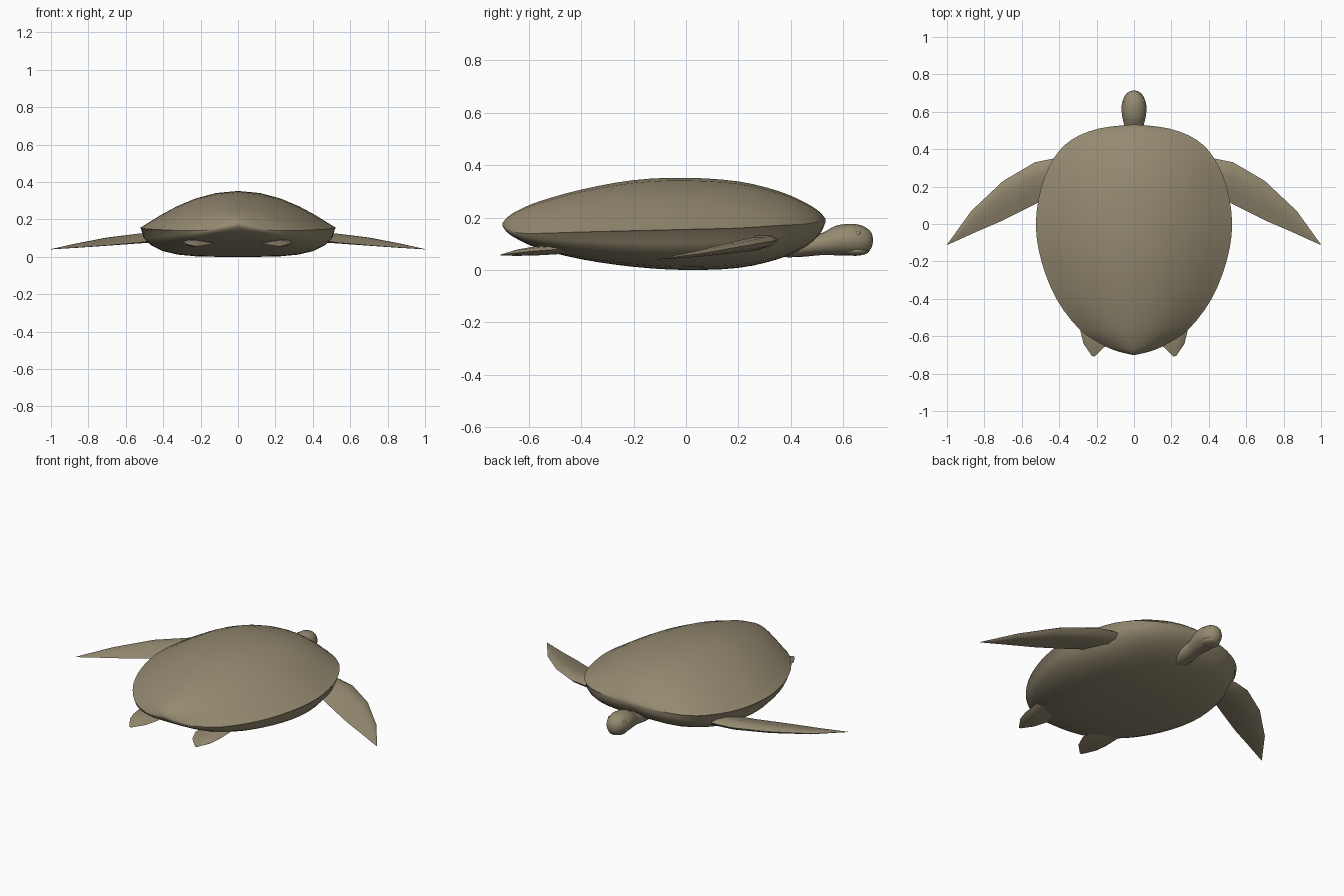
import bpy, bmesh, math
from mathutils import Vector

cube = bpy.data.objects.get("Cube")
if cube:
    bpy.data.objects.remove(cube)

skin = bpy.data.materials.new("olive_brown")
skin.use_nodes = True
skin.diffuse_color = (0.30, 0.255, 0.165, 1)
skin.node_tree.nodes["Principled BSDF"].inputs["Base Color"].default_value = skin.diffuse_color


def smooth_rows(rows, steps):
    """Catmull-Rom interpolation between rows of numbers."""
    out = []
    for i in range(len(rows) - 1):
        a, b, c, d = (rows[min(max(i + k, 0), len(rows) - 1)] for k in (-1, 0, 1, 2))
        for s in range(steps):
            t = s / steps
            out.append([0.5 * (2 * q + (r - p) * t + (2 * p - 5 * q + 4 * r - w) * t * t
                               + (3 * q - p - 3 * r + w) * t ** 3)
                        for p, q, r, w in zip(a, b, c, d)])
    return out + [list(rows[-1])]


def finish(bm, name, mirror=False, angle=50):
    bmesh.ops.recalc_face_normals(bm, faces=bm.faces)
    mesh = bpy.data.meshes.new(name)
    bm.to_mesh(mesh)
    bm.free()
    mesh.materials.append(skin)
    obj = bpy.data.objects.new(name, mesh)
    bpy.context.collection.objects.link(obj)
    bpy.ops.object.select_all(action="DESELECT")
    obj.select_set(True)
    bpy.context.view_layer.objects.active = obj
    bpy.ops.object.shade_smooth_by_angle(angle=math.radians(angle))
    if mirror:
        mod = obj.modifiers.new("mirror", "MIRROR")
        mod.use_mirror_merge = False
    return obj


def loft(name, rings, mirror=False, angle=50):
    bm = bmesh.new()
    loops = [[bm.verts.new(p) for p in ring] for ring in rings]
    n = len(loops[0])
    for lo, hi in zip(loops, loops[1:]):
        for i in range(n):
            j = (i + 1) % n
            bm.faces.new((lo[i], lo[j], hi[j], hi[i]))
    bm.faces.new(loops[0])
    bm.faces.new(loops[-1])
    return finish(bm, name, mirror, angle)


# Shell: domed back over a flat-bottomed belly
def shell_ring(y, w, rim, top, low, n=14):
    ring = []
    for i in range(n + 1):
        u = math.cos(math.pi * i / n)
        ring.append((w * u, y, rim + (top - rim) * max(0, 1 - u * u) ** 1.1))
    for i in range(n + 1):
        u = -math.cos(math.pi * i / n)
        ring.append((w * 0.988 * u, y, rim - 0.004 - (rim - low) * max(0, 1 - u ** 4) ** 0.5))
    return ring


# y, half width, rim height, top height, belly height
shell = [(-.70, .005, .175, .18, .17), (-.68, .09, .158, .203, .145),
         (-.64, .18, .142, .228, .12), (-.56, .295, .14, .262, .085),
         (-.4, .415, .145, .307, .045), (-.2, .495, .15, .343, .016),
         (0, .525, .155, .352, .004), (.2, .495, .16, .338, .012),
         (.35, .43, .17, .302, .045), (.45, .335, .175, .26, .088),
         (.51, .19, .185, .222, .14), (.532, .01, .19, .195, .185)]
loft("shell", [shell_ring(*r) for r in smooth_rows(shell, 3)])


# Head and neck in one tapering form
def oval_ring(y, w, low, top, n=16):
    mid, h = (low + top) / 2, (top - low) / 2
    return [(w * math.cos(2 * math.pi * i / n), y, mid + h * math.sin(2 * math.pi * i / n))
            for i in range(n)]


head = [(.35, .01, .07, .08), (.37, .04, .05, .10), (.44, .055, .05, .12),
        (.52, .052, .057, .142), (.57, .062, .056, .168), (.62, .067, .055, .176),
        (.66, .060, .056, .173), (.69, .045, .064, .160), (.708, .025, .085, .142),
        (.714, .004, .11, .118)]
loft("head_and_neck", [oval_ring(*r) for r in smooth_rows(head, 3)])

# Eyes
bm = bmesh.new()
bmesh.ops.create_uvsphere(bm, u_segments=12, v_segments=8, radius=0.012)
bmesh.ops.translate(bm, verts=bm.verts, vec=(0.046, 0.655, 0.138))
finish(bm, "eyes", mirror=True)

# Lower jaw, barely proud of the head
bm = bmesh.new()
bmesh.ops.create_uvsphere(bm, u_segments=16, v_segments=10, radius=1)
bmesh.ops.scale(bm, verts=bm.verts, vec=(0.05, 0.055, 0.020))
bmesh.ops.translate(bm, verts=bm.verts, vec=(0, 0.645, 0.074))
finish(bm, "lower_jaw")


# Flippers: thin lens sections between a leading and a trailing edge
def lens_ring(lx, ly, lz, tx, ty, tz, thick):
    lead, trail = Vector((lx, ly, lz)), Vector((tx, ty, tz))
    section = [(0, 0), (.12, .7), (.35, 1), (.7, .55), (1, 0), (.7, -.55), (.35, -1), (.12, -.7)]
    return [lead.lerp(trail, t) + Vector((0, 0, h * thick)) for t, h in section]


# leading xyz, trailing xyz, half thickness
front = [(.36, .34, .115, .40, .14, .09, .028), (.43, .35, .115, .46, .14, .085, .028),
         (.53, .33, .110, .54, .10, .075, .026), (.70, .23, .093, .71, .015, .060, .020),
         (.87, .07, .065, .85, -.045, .050, .011), (1, -.11, .041, .995, -.111, .041, .001)]
rear = [(.29, -.40, .085, .18, -.40, .085, .015), (.29, -.50, .078, .14, -.48, .078, .018),
        (.285, -.58, .072, .125, -.58, .072, .017), (.27, -.64, .066, .155, -.655, .066, .012),
        (.225, -.706, .057, .21, -.708, .057, .002)]
loft("front_flippers", [lens_ring(*r) for r in front], mirror=True, angle=40)
loft("rear_flippers", [lens_ring(*r) for r in rear], mirror=True, angle=40)
